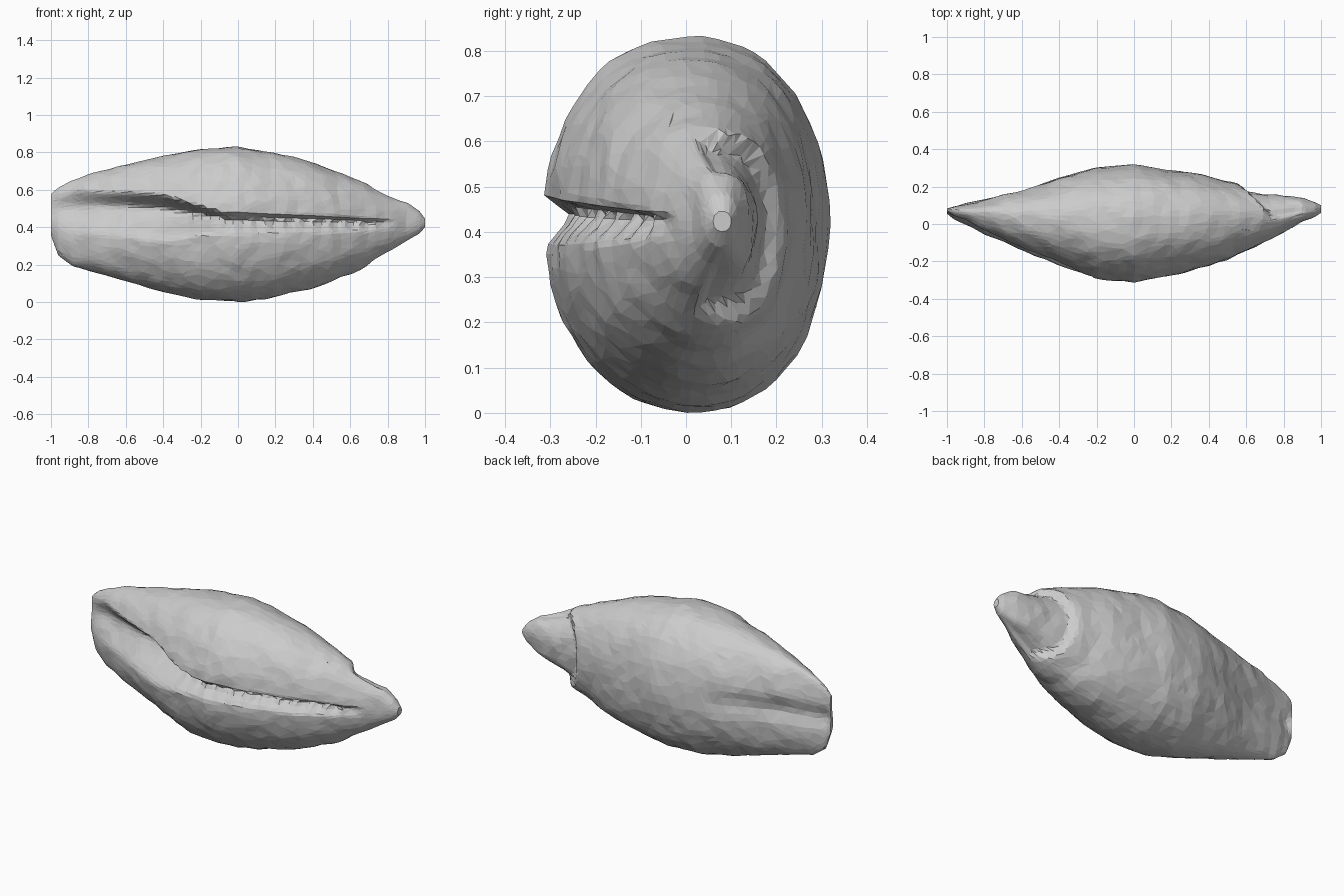
import bpy, bmesh, math, random
from mathutils import Vector, noise

if "Cube" in bpy.data.objects:
    bpy.data.objects.remove(bpy.data.objects["Cube"])

random.seed(4)

# Outline along the length: x, z top, z bottom, y back, y front
OUTLINE = [
    (-1.0, .58, .36, .085, .05), (-.96, .62, .25, .10, .02),
    (-.88, .66, .19, .115, -.01), (-.78, .695, .165, .14, -.07),
    (-.6, .74, .12, .185, -.15), (-.4, .785, .06, .25, -.225),
    (-.2, .825, .018, .30, -.295), (0, .836, .005, .316, -.31),
    (.2, .80, .03, .29, -.275), (.35, .765, .065, .268, -.24),
    (.5, .715, .115, .225, -.19), (.65, .655, .175, .19, -.12),
    (.8, .58, .27, .152, -.05), (.9, .54, .33, .135, .01),
    (.97, .49, .37, .115, .04), (1.0, .45, .405, .10, .06)]
# Front slit: x, z of upper lip, z of deepest line, z of lower lip, depth
SLIT = [
    (-1.0, .60, .50, .38, .015), (-.85, .61, .51, .36, .06),
    (-.6, .60, .51, .33, .10), (-.4, .585, .50, .32, .15),
    (-.25, .53, .485, .34, .17), (-.15, .50, .47, .36, .12),
    (-.05, .475, .45, .36, .065), (.3, .475, .45, .37, .06),
    (.6, .46, .44, .37, .05), (.75, .45, .43, .38, .02),
    (.85, .45, .43, .38, 0), (1.0, .45, .43, .38, 0)]


def sample(table, x):
    for a, b in zip(table, table[1:]):
        if x <= b[0]:
            t = (x - a[0]) / (b[0] - a[0])
            return [p + (q - p) * t for p, q in zip(a[1:], b[1:])]
    return table[-1][1:]


def smooth(t):
    t = max(0.0, min(1.0, t))
    return t * t * (3 - 2 * t)


def power(v, e):
    return math.copysign(abs(v) ** e, v)


def shell_point(x, a):
    zt, zb, yb, yf = sample(OUTLINE, x)
    zm = (zt + zb) / 2
    yc = .01 + .07 * abs(x) ** 1.5
    yc = min(max(yc, yf + .01), yb - .01)
    c, s = power(math.cos(a), .92), power(math.sin(a), .92)
    y = yc + (yb - yc if c > 0 else yc - yf) * c
    z = zm + (zt - zm) * s
    # Stepped shoulder where the rear tip emerges from the outer fold
    back = smooth((c + .35) / .6)
    edge = .70 - .14 * max(c, 0) ** 2
    step = smooth((x - edge) / .035) * (1 - smooth((x - edge) / .28))
    y -= .03 * step * back
    z -= .035 * s * step * back
    # Shallow lengthwise crease on the back
    if c > 0:
        fade = smooth((-x - .2) / .5) * smooth((x + 1.02) / .06)
        y -= .03 * c * fade * math.exp(-((z - .44) / .06) ** 2)
    # Slit between the lips, steep above and sloping below
    if c < 0:
        up, mid, low, depth = sample(SLIT, x)
        t = (up - z) / (up - mid) if z > mid else (z - low) / (mid - low)
        y += depth * smooth(t)
        # Little teeth across the ledge
        if -.3 < x < .75 and low < z < mid:
            y += .012 * math.sin(x * 75) * smooth(t)
    p = Vector((x, y, z))
    n = noise.noise(p * 5) * .008 + noise.noise(p * 14) * .006
    out = Vector((0, c, s))
    return p + out * n * smooth((1 - abs(x)) / .1)


# Shell body, lofted through rings
STATIONS, SIDES = 100, 84
bm = bmesh.new()
rings = []
for i in range(STATIONS + 1):
    u = -1 + 2 * i / STATIONS
    x = .35 * math.sin(u * math.pi / 2) + .65 * u
    ring = []
    for j in range(SIDES):
        a = 2 * math.pi * j / SIDES
        a += .42 * math.sin(a)          # gather points around the slit
        jitter = random.uniform(-.006, .006) if 0 < i < STATIONS else 0
        xx = max(-1, min(1, x + jitter))
        ring.append(bm.verts.new(shell_point(xx, a)))
    rings.append(ring)
for r0, r1 in zip(rings, rings[1:]):
    for j in range(SIDES):
        k = (j + 1) % SIDES
        bm.faces.new((r0[j], r0[k], r1[k], r1[j]))
for ring in (rings[0], rings[-1]):
    bm.faces.new(ring)
bmesh.ops.recalc_face_normals(bm, faces=bm.faces)
bmesh.ops.triangulate(bm, faces=bm.faces)

# Rest the shell on the ground
low = min(v.co.z for v in bm.verts)
for v in bm.verts:
    v.co.z -= low
mesh = bpy.data.meshes.new("shell")
bm.to_mesh(mesh)
bm.free()
shell = bpy.data.objects.new("shell", mesh)
bpy.context.collection.objects.link(shell)

# Irregular flat facets
facets = shell.modifiers.new("facets", 'DECIMATE')
facets.ratio = .24
